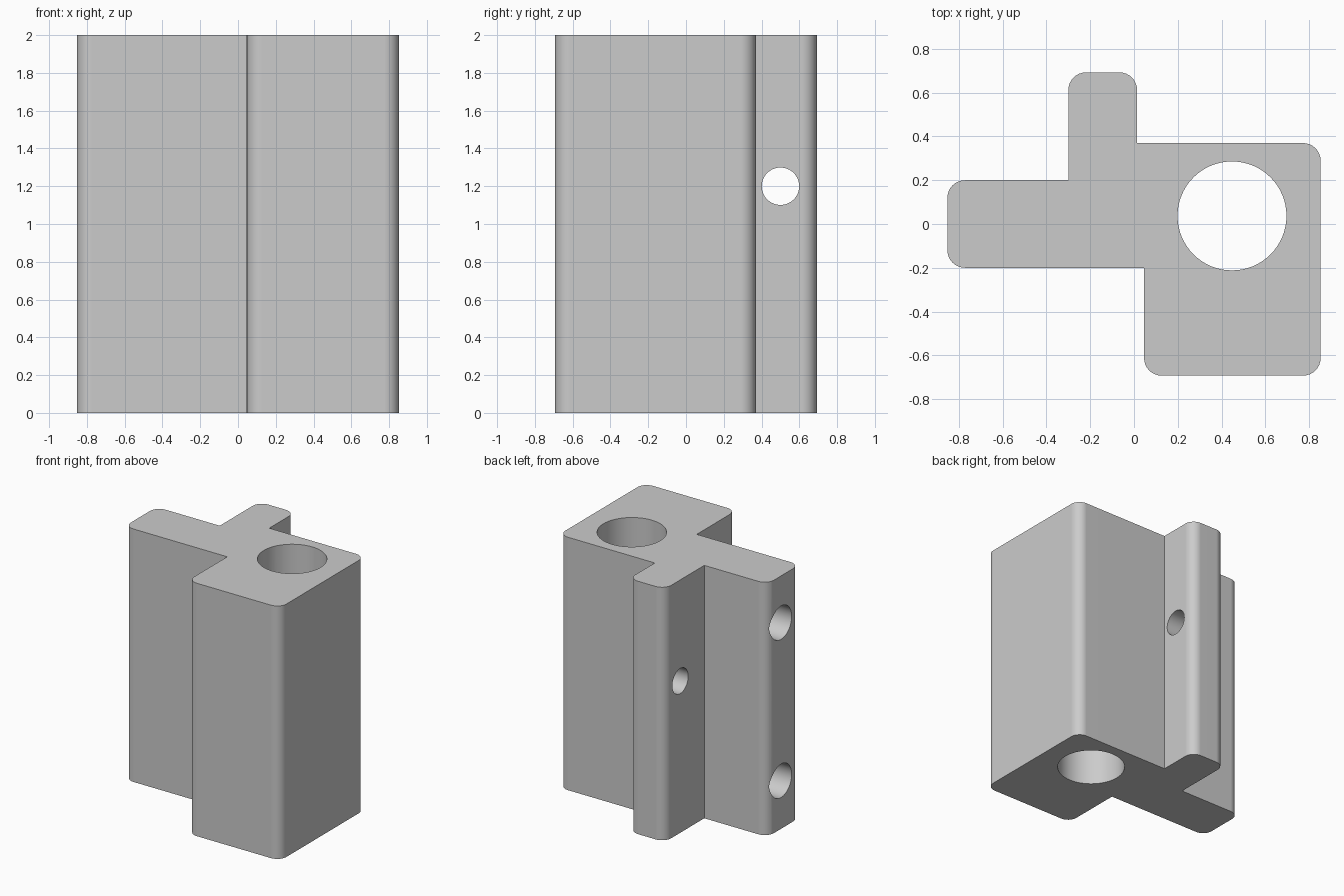
import bpy
import bmesh
import math

default = bpy.data.objects.get("Cube")
if default:
    bpy.data.objects.remove(default, do_unlink=True)

HEIGHT = 2.0
ROUND = 0.08

grey = bpy.data.materials.new("plain_grey")
grey.use_nodes = True
colour = (0.6, 0.6, 0.6, 1)
grey.diffuse_color = colour
grey.node_tree.nodes["Principled BSDF"].inputs["Base Color"].default_value = colour

# Outline of the block, side arm and rear tab: x, y, rounded corner or not
outline = [
    (-0.853, -0.2, True), (0.046, -0.2, False),
    (0.046, -0.693, True), (0.853, -0.693, True), (0.853, 0.37, True),
    (0.014, 0.37, False), (0.014, 0.693, True), (-0.3, 0.693, True),
    (-0.3, 0.2, False), (-0.853, 0.2, True),
]


def rounded_prism(name, corners, height):
    bm = bmesh.new()
    base = [bm.verts.new((x, y, 0)) for x, y, _ in corners]
    top = [bm.verts.new((x, y, height)) for x, y, _ in corners]
    n = len(corners)
    bm.faces.new(base[::-1])
    bm.faces.new(top)
    for i in range(n):
        j = (i + 1) % n
        bm.faces.new((base[i], base[j], top[j], top[i]))
    uprights = [bm.edges.get((base[i], top[i])) for i in range(n) if corners[i][2]]
    bmesh.ops.bevel(bm, geom=uprights, offset=ROUND, segments=8,
                    profile=0.5, affect='EDGES')
    bmesh.ops.recalc_face_normals(bm, faces=bm.faces)
    mesh = bpy.data.meshes.new(name)
    bm.to_mesh(mesh)
    bm.free()
    obj = bpy.data.objects.new(name, mesh)
    bpy.context.collection.objects.link(obj)
    mesh.materials.append(grey)
    return obj


def drill(target, name, centre, radius, length, along_x=False):
    """Cut a round hole, then discard the cutter."""
    turn = (0, math.pi / 2, 0) if along_x else (0, 0, 0)
    bpy.ops.mesh.primitive_cylinder_add(vertices=64, radius=radius, depth=length,
                                        location=centre, rotation=turn)
    cutter = bpy.context.object
    cutter.name = name
    cutter.hide_render = True
    cutter.data.materials.append(grey)
    cut = target.modifiers.new(name, 'BOOLEAN')
    cut.operation = 'DIFFERENCE'
    cut.solver = 'EXACT'
    cut.object = cutter
    bpy.context.view_layer.objects.active = target
    bpy.ops.object.modifier_apply(modifier=cut.name)
    bpy.data.objects.remove(cutter, do_unlink=True)


bracket = rounded_prism("bracket_body", outline, HEIGHT)

# Upright bore through the block
drill(bracket, "main_bore", (0.448, 0.037, HEIGHT / 2), 0.249, HEIGHT + 1)

# Cross hole through the rear tab
drill(bracket, "tab_hole", (-0.14, 0.5, 1.2), 0.099, 0.8, along_x=True)

# Two bolt holes from the end of the arm into the bore
for z in (0.38, 1.63):
    drill(bracket, "arm_hole", (-0.35, 0.03, z), 0.132, 1.4, along_x=True)

# Smooth rounds with crisp edges and flat faces
bpy.ops.object.select_all(action='DESELECT')
bracket.select_set(True)
bpy.context.view_layer.objects.active = bracket
bpy.ops.object.shade_smooth_by_angle(angle=math.radians(30))
weighted = bracket.modifiers.new("flat_face_normals", 'WEIGHTED_NORMAL')
weighted.keep_sharp = True
